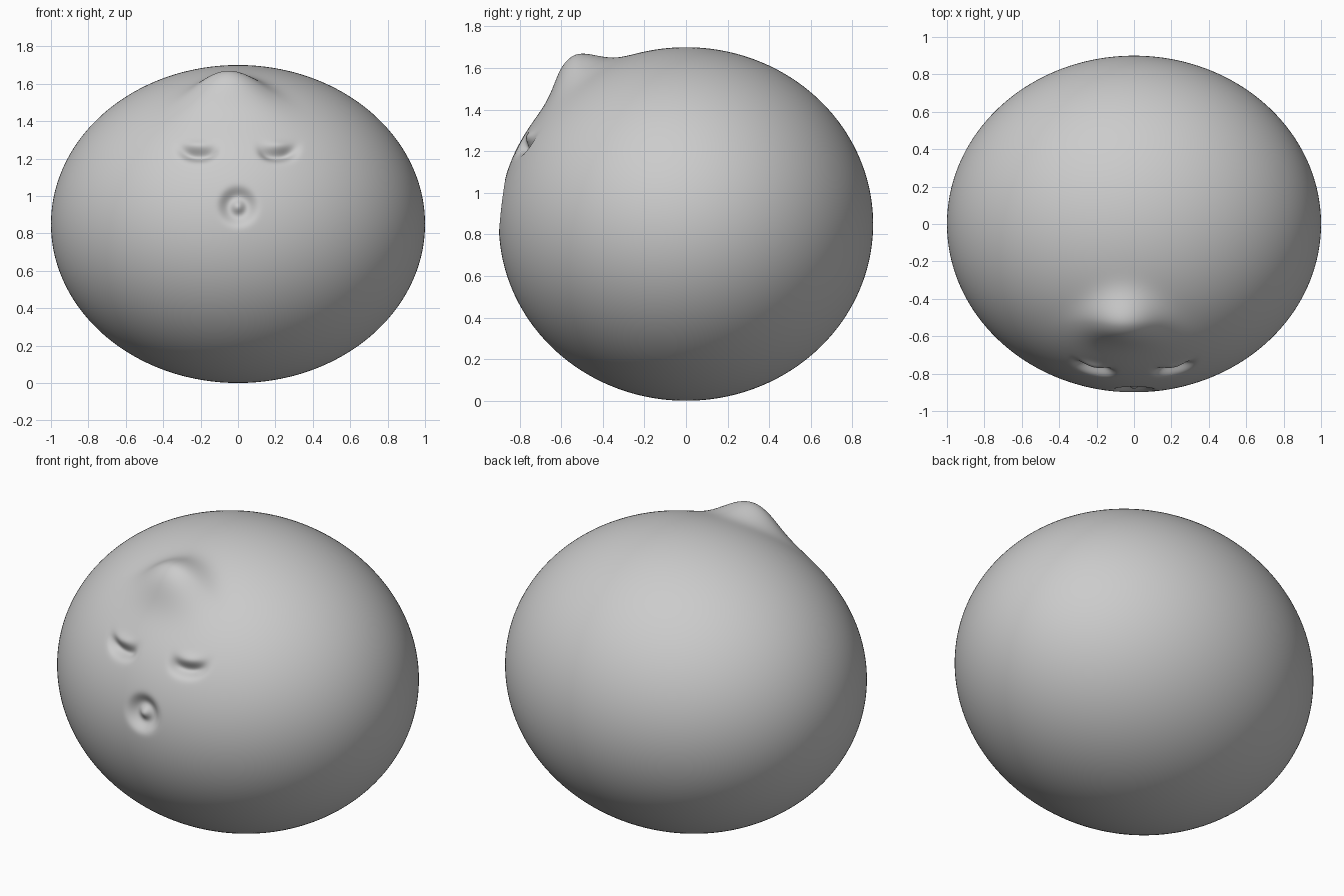
import bpy, bmesh
from math import exp, atan2, degrees, hypot, radians
from mathutils import Matrix, Vector

if "Cube" in bpy.data.objects:
    bpy.data.objects.remove(bpy.data.objects["Cube"])

RADII = Vector((1.0, 0.9, 0.85))


def bell(d, width):
    return exp(-0.5 * (d / width) ** 2)


def brow(n):
    """Peaked brow: steep behind, gentler in front, drooping at the sides."""
    side = n.x + 0.05
    d = degrees(atan2(n.z, -n.y)) - 57.5 + 75 * side * side
    return 0.128 * bell(d, 7.5 if d < 0 else 5.2) * bell(side, 0.13)


def eye(x, z, cx):
    """Curved eye socket with a soft lid lump above its middle."""
    dx = x - cx
    crease = 1.222 + 2.2 * dx * dx
    socket = -0.048 * bell(z - crease, 0.024) * exp(-(dx / 0.095) ** 4)
    lid = 0.016 * bell(z - 1.262, 0.02) * bell(dx, 0.05)
    return socket + lid


def mouth(x, z):
    """Round hollow with a small raised middle."""
    r = hypot(x, z - 0.945)
    return -0.055 * exp(-(r / 0.088) ** 4) + 0.04 * bell(r, 0.027)


# Body: a ball whose finest faces gather around the face
bm = bmesh.new()
bmesh.ops.create_uvsphere(bm, u_segments=256, v_segments=256, radius=1,
                          matrix=Matrix.Rotation(radians(70), 4, "X"))
for v in bm.verts:
    n = v.co.normalized()
    p = n * RADII
    lift = 0.0
    if n.y < 0:
        z = p.z + RADII.z
        lift = brow(n) + mouth(p.x, z) + eye(p.x, z, -0.215) + eye(p.x, z, 0.215)
    v.co = p * (1 + lift) + Vector((0, 0, RADII.z))
bmesh.ops.recalc_face_normals(bm, faces=bm.faces)
mesh = bpy.data.meshes.new("body")
bm.to_mesh(mesh)
bm.free()
mesh.shade_smooth()
body = bpy.data.objects.new("body", mesh)
bpy.context.collection.objects.link(body)

# Plain grey clay
clay = bpy.data.materials.new("grey clay")
clay.use_nodes = True
colour = (0.6, 0.6, 0.6, 1)
clay.diffuse_color = colour
clay.node_tree.nodes["Principled BSDF"].inputs["Base Color"].default_value = colour
mesh.materials.append(clay)
